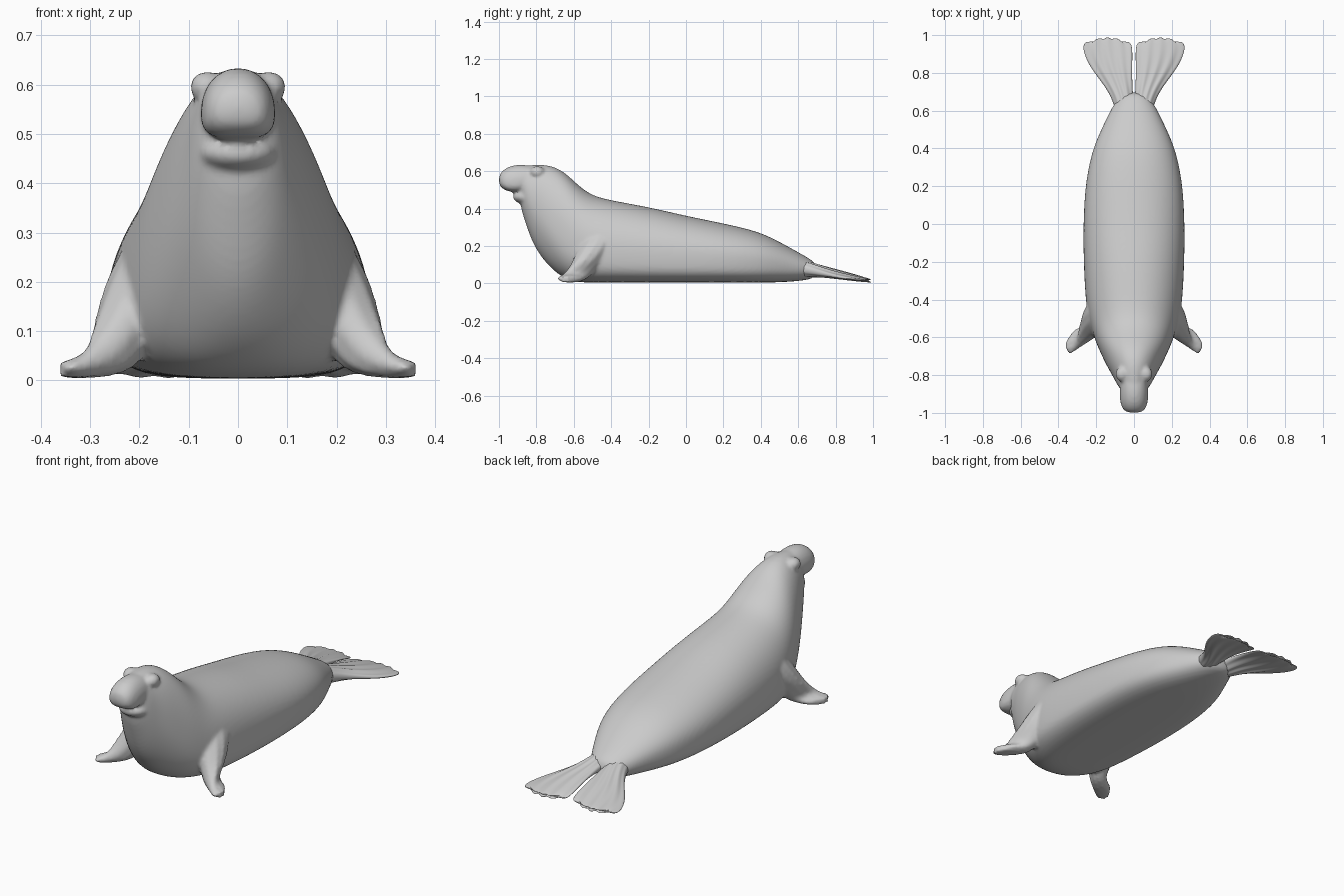
import bpy, bmesh, math
from mathutils import Vector, Matrix

cube = bpy.data.objects.get("Cube")
if cube:
    bpy.data.objects.remove(cube)

grey = bpy.data.materials.new("seal grey")
grey.use_nodes = True
colour = (0.6, 0.6, 0.6, 1)
grey.diffuse_color = colour
grey.node_tree.nodes["Principled BSDF"].inputs["Base Color"].default_value = colour


def skin(bm, rings):
    """Join a list of point rings into a closed tube."""
    loops = [[bm.verts.new(p) for p in ring] for ring in rings]
    n = len(loops[0])
    for a, b in zip(loops, loops[1:]):
        for i in range(n):
            j = (i + 1) % n
            bm.faces.new((a[i], a[j], b[j], b[i]))
    bm.faces.new(loops[0][::-1])
    bm.faces.new(loops[-1])


def power(v, n):
    return math.copysign(abs(v) ** (2 / n), v)


def section(y, low, high, width, mid, n_low, count=28):
    """Upright section: rounded above the widest height, squarer below it."""
    ring = []
    for i in range(count):
        t = math.tau * i / count
        c, s = math.cos(t), math.sin(t)
        n = 2.1 if s >= 0 else n_low
        reach = high - mid if s >= 0 else mid - low
        ring.append((width * power(c, n), y, mid + reach * power(s, n)))
    return ring


def limb(bm, side, stations, toes, toe_depth, ridge, count=40):
    """Flipper along a path; each station is centre, width axis, thickness axis."""
    rings = []
    last = len(stations) - 1
    way = (Vector(stations[-1][0]) - Vector(stations[-2][0])).normalized()
    for k, (centre, wide, thick) in enumerate(stations):
        ring = []
        fade = max(0, (k - last + 2) / 2)
        for i in range(count):
            t = math.tau * i / count
            across = math.cos(t)
            bump = math.cos(across * math.pi * toes)
            p = Vector(centre) + Vector(wide) * across
            p += Vector(thick) * math.sin(t) * (1 + ridge * bump * min(1, k / 3))
            p += way * fade * (toe_depth * bump - 0.04 * across ** 2)
            p.z = max(p.z, 0.003)
            ring.append((p.x * side, p.y, p.z))
        rings.append(ring)
    skin(bm, rings)


def ball(bm, centre, size):
    place = Matrix.Translation(centre) @ Matrix.Diagonal((*size, 1))
    bmesh.ops.create_uvsphere(bm, u_segments=24, v_segments=16, radius=1, matrix=place)


def finish(bm, name):
    bmesh.ops.recalc_face_normals(bm, faces=bm.faces)
    mesh = bpy.data.meshes.new(name)
    for f in bm.faces:
        f.smooth = True
    bm.to_mesh(mesh)
    bm.free()
    mesh.materials.append(grey)
    ob = bpy.data.objects.new(name, mesh)
    bpy.context.collection.objects.link(ob)
    sub = ob.modifiers.new("round", "SUBSURF")
    sub.levels = sub.render_levels = 2
    return ob


# Trunk, neck and head: y, bottom, top, half width, widest height, squareness below
trunk = [
    (-0.89, 0.42, 0.61, 0.055, 0.52, 2), (-0.86, 0.33, 0.63, 0.085, 0.49, 2),
    (-0.82, 0.21, 0.635, 0.105, 0.42, 2), (-0.76, 0.12, 0.637, 0.14, 0.35, 2),
    (-0.70, 0.06, 0.625, 0.17, 0.28, 2.2), (-0.64, 0.02, 0.59, 0.197, 0.24, 2.6),
    (-0.57, 0.005, 0.52, 0.222, 0.2, 3), (-0.50, 0.003, 0.47, 0.243, 0.18, 3.4),
    (-0.40, 0.003, 0.445, 0.258, 0.17, 3.6), (-0.20, 0.003, 0.41, 0.268, 0.16, 3.8),
    (0, 0.003, 0.362, 0.27, 0.15, 3.8), (0.20, 0.003, 0.322, 0.26, 0.14, 3.6),
    (0.35, 0.003, 0.288, 0.232, 0.13, 3.4), (0.45, 0.004, 0.25, 0.198, 0.12, 3),
    (0.55, 0.008, 0.195, 0.15, 0.1, 2.6), (0.63, 0.015, 0.15, 0.11, 0.08, 2.2),
    (0.70, 0.03, 0.11, 0.065, 0.07, 2)]
bm = bmesh.new()
skin(bm, [section(*s) for s in trunk])

# Drooping snout over the lower jaw
snout = [
    (-1.0, 0.53, 0.575, 0.03, 0.55, 2.4), (-0.985, 0.508, 0.6, 0.058, 0.545, 2.8),
    (-0.95, 0.49, 0.625, 0.073, 0.54, 3), (-0.90, 0.488, 0.636, 0.077, 0.54, 3),
    (-0.85, 0.5, 0.633, 0.074, 0.55, 2.6), (-0.78, 0.52, 0.62, 0.07, 0.56, 2)]
skin(bm, [section(*s) for s in snout])
ball(bm, (0, -0.85, 0.462), (0.08, 0.076, 0.04))

for side in (1, -1):
    # Brow and cheek
    ball(bm, (side * 0.062, -0.795, 0.595), (0.036, 0.04, 0.032))
    # Front flipper, from the shoulder down to the splayed foot
    limb(bm, side, [
        ((0.15, -0.44, 0.30), (0, 0.09, 0.02), (0.05, 0, 0.02)),
        ((0.2, -0.48, 0.2), (0, 0.1, 0.02), (0.062, 0, 0.02)),
        ((0.225, -0.525, 0.12), (0, 0.08, 0), (0.058, 0, 0.025)),
        ((0.25, -0.565, 0.06), (-0.015, 0.068, 0), (0.045, 0, 0.04)),
        ((0.29, -0.605, 0.03), (-0.025, 0.068, 0), (0.008, 0, 0.026)),
        ((0.335, -0.625, 0.024), (-0.02, 0.072, 0), (0, 0, 0.02)),
        ((0.375, -0.637, 0.02), (-0.01, 0.055, 0), (0, 0, 0.013))],
        toes=4, toe_depth=0.008, ridge=0.12)

body = finish(bm, "seal_body")
remesh = body.modifiers.new("blend parts", "REMESH")
remesh.mode = "VOXEL"
remesh.voxel_size = 0.009
remesh.use_smooth_shade = True
soften = body.modifiers.new("soften joins", "SMOOTH")
soften.factor = 0.5
soften.iterations = 5

# Fan-shaped hind flippers with ridged toes
for side, name in ((1, "left"), (-1, "right")):
    bm = bmesh.new()
    limb(bm, side, [
        ((0.05, 0.58, 0.085), (0.045, 0, 0), (0, 0, 0.045)),
        ((0.058, 0.66, 0.075), (0.055, 0, -0.005), (0, 0, 0.042)),
        ((0.085, 0.74, 0.062), (0.076, 0, -0.012), (0, 0, 0.026)),
        ((0.122, 0.83, 0.045), (0.112, 0, -0.014), (0, 0, 0.018)),
        ((0.14, 0.92, 0.027), (0.133, 0, -0.008), (0, 0, 0.013)),
        ((0.14, 0.975, 0.016), (0.125, 0, -0.002), (0, 0, 0.01)),
        ((0.14, 0.992, 0.013), (0.1, 0, 0), (0, 0, 0.006))],
        toes=4, toe_depth=0.012, ridge=0.25)
    finish(bm, "hind_flipper_" + name)
